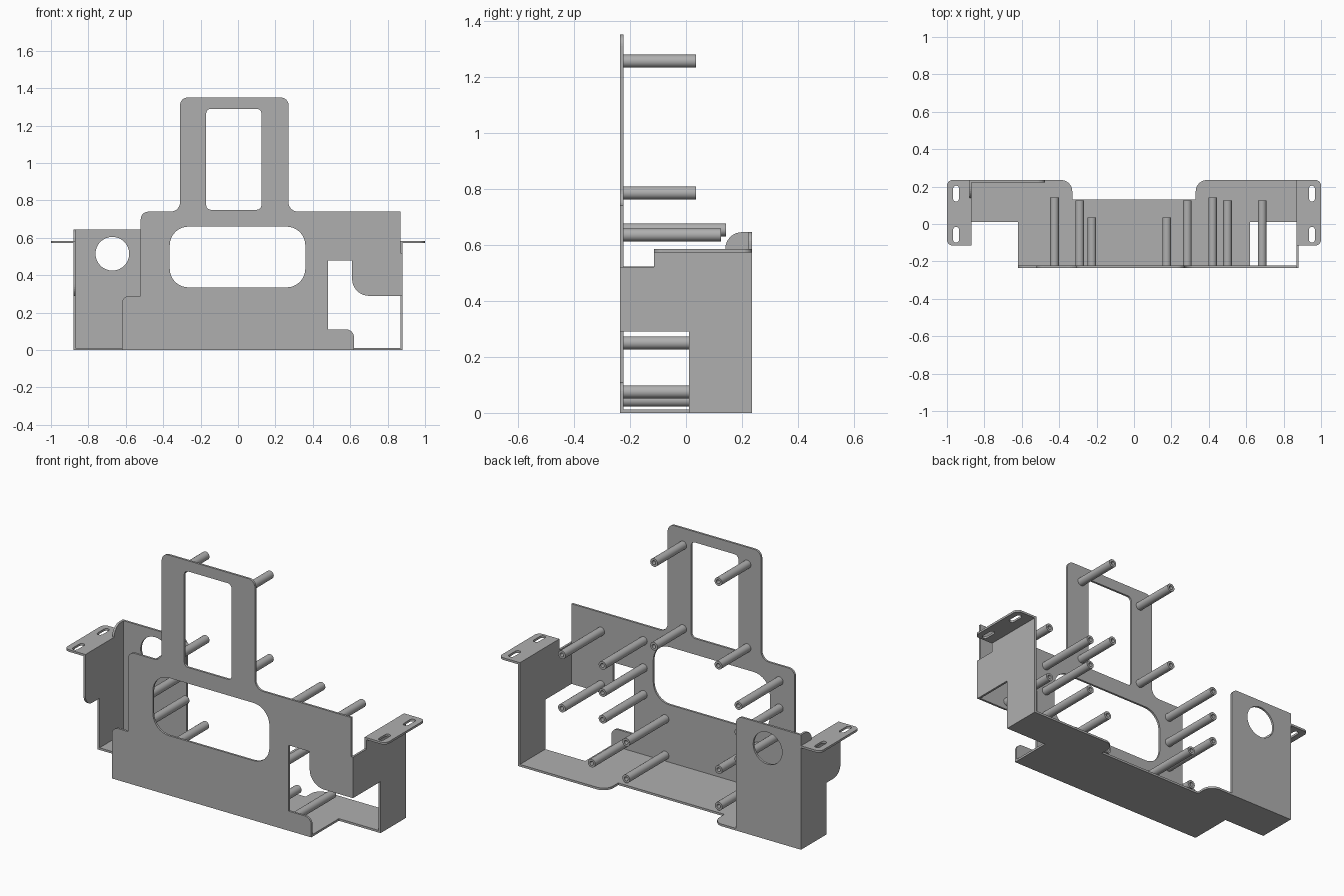
import bpy, bmesh
from math import cos, sin, pi
from mathutils import Vector, Matrix

cube = bpy.data.objects.get("Cube")
if cube:
    bpy.data.objects.remove(cube, do_unlink=True)

T = 0.012                      # sheet thickness
FRONT = -0.235                 # outer face of the front plate
BACK = 0.235
EDGE = 0.868                   # inner face of the side walls

metal = bpy.data.materials.new("grey_metal")
metal.use_nodes = True
GREY = (0.43, 0.43, 0.43, 1)
metal.diffuse_color = GREY
metal.node_tree.nodes["Principled BSDF"].inputs["Base Color"].default_value = GREY

# Sheet planes: local (u, v, thickness) to model axes
PLANES = {
    "XY": Matrix.Identity(4),
    "XZ": Matrix(((1, 0, 0, 0), (0, 0, 1, 0), (0, 1, 0, 0), (0, 0, 0, 1))),
    "YZ": Matrix(((0, 0, 1, 0), (1, 0, 0, 0), (0, 1, 0, 0), (0, 0, 0, 1))),
}


def rounded(corners, steps=8):
    """Outline from (u, v[, radius]) corners with right-angle fillets."""
    pts = []
    for i, corner in enumerate(corners):
        p = Vector(corner[:2])
        r = corner[2] if len(corner) > 2 else 0
        if not r:
            pts.append(p)
            continue
        a = (Vector(corners[i - 1][:2]) - p).normalized()
        b = (Vector(corners[(i + 1) % len(corners)][:2]) - p).normalized()
        for k in range(steps + 1):
            t = pi / 2 * k / steps
            pts.append(p + r * (a + b) - r * (b * cos(t) + a * sin(t)))
    return pts


def box(u0, u1, v0, v1, r=0):
    return [(u0, v0, r), (u1, v0, r), (u1, v1, r), (u0, v1, r)]


def finish(name, mesh):
    mesh.materials.clear()
    mesh.materials.append(metal)
    obj = bpy.data.objects.new(name, mesh)
    bpy.context.collection.objects.link(obj)
    return obj


def sheet(name, plane, start, outline, holes=()):
    """Flat plate with holes, extruded by T from the given offset."""
    curve = bpy.data.curves.new(name + "_outline", "CURVE")
    curve.dimensions = "2D"
    curve.fill_mode = "BOTH"
    curve.extrude = T / 2
    for loop in (outline, *holes):
        pts = rounded(loop)
        spline = curve.splines.new("POLY")
        spline.points.add(len(pts) - 1)
        for sp, p in zip(spline.points, pts):
            sp.co = (p.x, p.y, 0, 1)
        spline.use_cyclic_u = True
    helper = bpy.data.objects.new(name + "_helper", curve)
    bpy.context.collection.objects.link(helper)
    bpy.context.view_layer.update()
    dg = bpy.context.evaluated_depsgraph_get()
    mesh = bpy.data.meshes.new_from_object(helper.evaluated_get(dg))
    bpy.data.objects.remove(helper, do_unlink=True)
    mesh.transform(PLANES[plane] @ Matrix.Translation((0, 0, start + T / 2)))
    bm = bmesh.new()
    bm.from_mesh(mesh)
    bmesh.ops.remove_doubles(bm, verts=bm.verts, dist=1e-5)
    bmesh.ops.recalc_face_normals(bm, faces=bm.faces)
    for f in bm.faces:
        f.smooth = False
    bm.to_mesh(mesh)
    bm.free()
    return finish(name, mesh)


# Front plate with tower, two windows and a stepped cutout
sheet("front_plate", "XZ", FRONT, [
    (-0.62, 0), (0.62, 0), (0.62, 0.11, 0.04), (0.48, 0.11), (0.48, 0.48),
    (0.61, 0.48), (0.61, 0.29, 0.09), (EDGE, 0.29), (EDGE, 0.74),
    (0.27, 0.74, 0.05), (0.27, 1.35, 0.04), (-0.31, 1.35, 0.04),
    (-0.31, 0.74, 0.05), (-0.52, 0.74, 0.04), (-0.52, 0.29), (-0.62, 0.29, 0.04),
], [box(-0.365, 0.36, 0.335, 0.66, 0.1), box(-0.17, 0.125, 0.75, 1.29, 0.025)])

# Floor with two rear ears
sheet("floor", "XY", 0, [
    (-0.62, FRONT + T), (0.62, FRONT + T), (0.62, 0.01), (EDGE, 0.01),
    (EDGE, BACK), (0.33, BACK, 0.06), (0.33, 0.13), (-0.33, 0.13),
    (-0.33, BACK, 0.06), (-EDGE, BACK), (-EDGE, 0.01), (-0.62, 0.01)])

# Side walls
sheet("left_wall", "YZ", EDGE, [
    (0.01, 0), (BACK, 0), (BACK, 0.572), (-0.115, 0.572), (-0.115, 0.52),
    (FRONT, 0.52), (FRONT, 0.29), (0.01, 0.29)])
sheet("right_wall", "YZ", -EDGE - T, [
    (0.01, 0), (BACK, 0), (BACK, 0.645), (0.14, 0.645, 0.06), (0.14, 0.572),
    (-0.115, 0.572), (-0.115, 0.29, 0.06), (0.01, 0.29)])

# Back plate with a round hole
sheet("back_plate", "XZ", BACK - T, [
    (-EDGE, T), (-0.475, T), (-0.475, 0.645, 0.04), (-EDGE, 0.645)],
    [box(-0.762, -0.582, 0.425, 0.605, 0.0899)])

# Mounting tabs with two slots each
for side, s in (("left", 1), ("right", -1)):
    slots = [box(s * 0.936, s * 0.967, y, y + 0.085, 0.0154) for y in (-0.1, 0.12)]
    sheet(side + "_tab", "XY", 0.572, [
        (s * EDGE, -0.115), (s, -0.115, 0.03), (s, BACK, 0.03), (s * EDGE, BACK)], slots)


def post(name, x, z, end, radius=0.023, bore=0.011, depth=0.1):
    """Round standoff on the back of the front plate, bored at its free end."""
    start = FRONT + T
    bm = bmesh.new()
    rings = []
    for r, y in ((radius, start), (radius, end), (bore, end), (bore, end - depth)):
        rings.append([bm.verts.new((x + r * cos(2 * pi * k / 24), y,
                                    z + r * sin(2 * pi * k / 24))) for k in range(24)])
    for a, b in zip(rings, rings[1:]):
        for k in range(24):
            n = (k + 1) % 24
            bm.faces.new((a[k], a[n], b[n], b[k]))
    bm.faces.new(rings[0])
    bm.faces.new(rings[-1])
    bmesh.ops.recalc_face_normals(bm, faces=bm.faces)
    mesh = bpy.data.meshes.new(name)
    bm.to_mesh(mesh)
    bm.free()
    obj = finish(name, mesh)
    bpy.context.view_layer.objects.active = obj
    bpy.ops.object.select_all(action="DESELECT")
    obj.select_set(True)
    bpy.ops.object.shade_smooth_by_angle()


# Standoff groups: name, x positions, z positions, free end
GROUPS = [
    ("tower_post", (-0.225, 0.175), (0.785, 1.255), 0.035),
    ("middle_post", (-0.425, 0.42), (0.35, 0.5, 0.653), 0.143),
    ("lower_post", (-0.29, 0.285), (0.045, 0.25), 0.125),
    ("outer_post", (0.685,), (0.335, 0.635), 0.125),
    ("base_post", (0.5,), (0.075,), 0.125),
]
for name, xs, zs, end in GROUPS:
    for i, (x, z) in enumerate([(x, z) for x in xs for z in zs]):
        post(f"{name}_{i + 1}", x, z, end)
